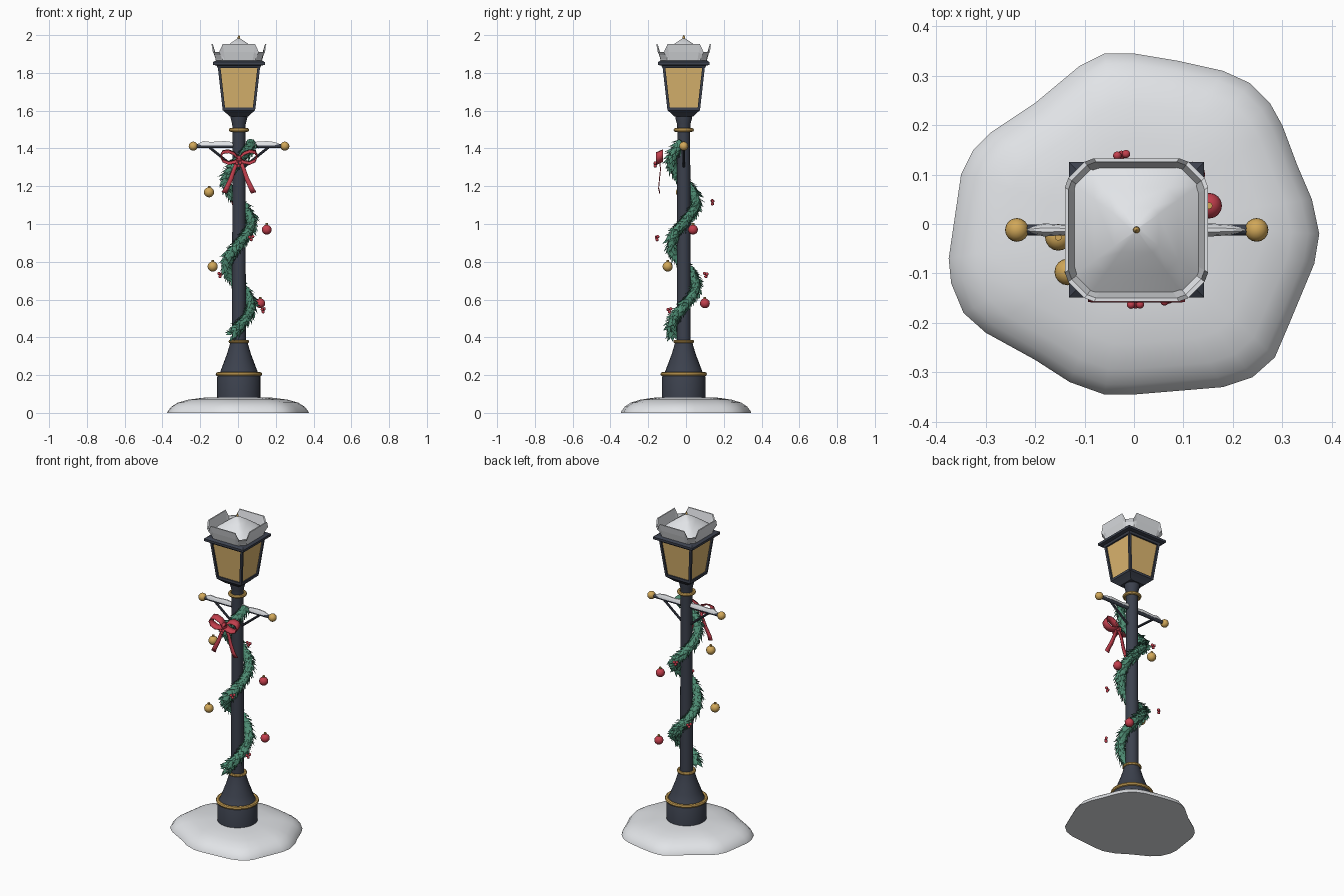
import bpy, bmesh, math, random
from mathutils import Vector, Matrix

if "Cube" in bpy.data.objects:
    bpy.data.objects.remove(bpy.data.objects["Cube"])
random.seed(4)
CX, CY = 0.005, -0.012      # lamp axis


def mat(name, rgb):
    m = bpy.data.materials.new(name)
    m.diffuse_color = (*rgb, 1)
    m.use_nodes = True
    m.node_tree.nodes["Principled BSDF"].inputs["Base Color"].default_value = m.diffuse_color
    return m


SNOW = mat("snow_white", (0.85, 0.87, 0.9))
IRON = mat("dark_iron", (0.045, 0.053, 0.075))
GOLD = mat("gold", (0.64, 0.39, 0.1))
GLASS = mat("amber_glass", (0.72, 0.47, 0.16))
RED = mat("red", (0.55, 0.05, 0.075))
GREEN = mat("leaf_green", (0.075, 0.26, 0.17))


def finish(name, bm, m, smooth=True):
    bmesh.ops.recalc_face_normals(bm, faces=bm.faces)
    me = bpy.data.meshes.new(name)
    bm.to_mesh(me)
    bm.free()
    me.materials.append(m)
    ob = bpy.data.objects.new(name, me)
    bpy.context.collection.objects.link(ob)
    if smooth:
        bpy.ops.object.select_all(action='DESELECT')
        ob.select_set(True)
        bpy.context.view_layer.objects.active = ob
        bpy.ops.object.shade_smooth_by_angle(angle=math.radians(38))
    return ob


def loft(name, rings, m, smooth=True, caps=True, closed=False):
    """Skin a stack of closed rings of points."""
    bm = bmesh.new()
    rows = [[bm.verts.new(p) for p in r] for r in rings]
    n = len(rows[0])
    pairs = list(zip(rows, rows[1:])) + ([(rows[-1], rows[0])] if closed else [])
    for a, b in pairs:
        for i in range(n):
            j = (i + 1) % n
            bm.faces.new((a[i], a[j], b[j], b[i]))
    if caps and not closed:
        bm.faces.new(rows[0])
        bm.faces.new(rows[-1])
    return finish(name, bm, m, smooth)


def circle(r, z, n=24):
    return [(CX + r * math.cos(2 * math.pi * i / n), CY + r * math.sin(2 * math.pi * i / n), z) for i in range(n)]


def lathe(name, profile, m, n=24):
    return loft(name, [circle(r, z, n) for r, z in profile], m)


def square(h, z):
    return [(CX + sx * h, CY + sy * h, z) for sx, sy in ((-1, -1), (1, -1), (1, 1), (-1, 1))]


def ring(name, R, r, z):
    prof = [(R + r * math.cos(k * math.pi / 4), z + r * math.sin(k * math.pi / 4)) for k in range(8)]
    return loft(name, [circle(a, b, 28) for a, b in prof], GOLD, closed=True)


def rod(name, a, b, r, m, n=10):
    a, b = Vector(a), Vector(b)
    q = (b - a).to_track_quat('Z', 'Y').to_matrix()
    off = [q @ Vector((r * math.cos(2 * math.pi * i / n), r * math.sin(2 * math.pi * i / n), 0)) for i in range(n)]
    return loft(name, [[p + o for o in off] for p in (a, b)], m)


def balls(name, spots, r, m, u=16, v=10):
    bm = bmesh.new()
    for p in spots:
        bmesh.ops.create_uvsphere(bm, u_segments=u, v_segments=v, radius=r, matrix=Matrix.Translation(p))
    return finish(name, bm, m)


# Snow mound: irregular outline, domed in steps
outline = [(0, .345), (-.06, .345), (-.11, .32), (-.2, .245), (-.29, .185), (-.325, .15), (-.35, .1),
           (-.375, -.07), (-.37, -.12), (-.345, -.18), (-.3, -.22), (-.2, -.275), (-.13, -.32), (-.06, -.345),
           (0, -.345), (.18, -.33), (.24, -.31), (.285, -.27), (.315, -.2), (.365, -.08), (.375, -.02),
           (.36, .05), (.33, .12), (.3, .2), (.275, .245), (.235, .285), (.18, .31), (.09, .33)]
loft("snow_mound", [[(x * k, y * k, z) for x, y in outline] for k, z in
     ((1, 0), (.99, .01), (.94, .033), (.85, .054), (.7, .07), (.5, .08), (.2, .084))], SNOW)

# Post: pedestal, flared foot, shaft and neck
lathe("pedestal", [(.115, .05), (.115, .19), (.108, .205), (.1, .215), (.083, .26), (.064, .31), (.049, .36),
                   (.046, .375), (.035, .385)], IRON)
lathe("shaft", [(.037, .37), (.034, 1.5), (.036, 1.53), (.044, 1.56), (.044, 1.59)], IRON)
ring("foot_ring", .112, .011, .205)
ring("lower_ring", .046, .009, .378)
ring("upper_ring", .044, .010, 1.498)

# Lantern: tray, glass, corner bars, rails and roof slab
loft("lantern_tray", [square(h, z) for h, z in ((.05, 1.57), (.068, 1.587), (.086, 1.602), (.086, 1.617))], IRON, False)
loft("lantern_glass", [square(.078, 1.615), square(.104, 1.84)], GLASS, False)
for k, (sx, sy) in enumerate(((-1, -1), (1, -1), (1, 1), (-1, 1))):
    rows = []
    for h, z in ((.08, 1.61), (.106, 1.84)):
        rows.append([(CX + sx * h + dx, CY + sy * h + dy, z) for dx, dy in
                     ((-.007, -.007), (.007, -.007), (.007, .007), (-.007, .007))])
    loft(f"lantern_corner_{k}", rows, IRON, False)
loft("lantern_roof", [square(h, z) for h, z in ((.112, 1.826), (.118, 1.838), (.137, 1.843), (.137, 1.857),
                                                (.122, 1.866))], IRON, False)


# Snow on the roof: flared collar with notched corners around a soft pyramid
def collar(k, low, high):
    side = [(-.105, .138, low), (-.086, .145, high), (.086, .145, high), (.105, .138, low)]
    pts = []
    for q in range(4):
        c, s = math.cos(q * math.pi / 2), math.sin(q * math.pi / 2)
        for x, y, z in reversed(side):
            pts.append((CX + k * (x * c - y * s), CY + k * (x * s + y * c), z))
    return pts


loft("roof_snow_collar", [collar(.83, 1.86, 1.86), collar(.93, 1.895, 1.91), collar(1, 1.91, 1.952),
                          collar(.95, 1.91, 1.952), collar(.85, 1.88, 1.88)], SNOW, False, closed=True)


def soft_square(h, z):
    c = .72 * h
    return [(CX + x, CY + y, z) for x, y in ((-c, -h), (c, -h), (h, -c), (h, c), (c, h), (-c, h), (-h, c), (-h, -c))]


loft("roof_snow", [soft_square(h, z) for h, z in ((.12, 1.862), (.126, 1.89), (.085, 1.927), (.045, 1.957),
                                                  (.006, 1.983))], SNOW)
lathe("finial", [(.003, 1.975), (.007, 1.985), (.006, 1.991), (.001, 2.0)], GOLD, 10)

# Crossbar with snow, end balls and braces
BZ = 1.412
rod("crossbar", (-.235, CY, BZ), (.247, CY, BZ), .011, IRON)
rows = []
for i in range(13):
    x = -.22 + .45 * i / 12
    w = (.003 if i in (0, 12) else .012 + .0015 * math.sin(i * 2.1))
    rows.append([(x, CY + w * math.cos(a * math.pi / 5), BZ + .003 + 1.9 * w * math.sin(a * math.pi / 5))
                 for a in range(6)])
loft("crossbar_snow", rows, SNOW)
balls("crossbar_ends", [(-.237, CY, BZ), (.248, CY, BZ)], .024, GOLD)
for side, n in ((-1, "left"), (1, "right")):
    rod(f"brace_{n}", (CX + side * .155, CY, 1.405), (CX + side * .025, CY, 1.3), .007, IRON, 8)

# Garland: helix core plus folded pointed leaves
Z0, Z1 = .425, 1.435


def helix(z, R=.064):
    a = -math.pi / 2 + 2 * math.pi * (z - .455) / .44
    return Vector((CX + R * math.cos(a), CY + R * math.sin(a), z))


N = 90
core, frames = [], []
for i in range(N + 1):
    z = Z0 + (Z1 - Z0) * i / N
    p = helix(z)
    t = (helix(z + .002) - helix(z - .002)).normalized()
    u = Vector((p.x - CX, p.y - CY, 0)).normalized()
    v = t.cross(u)
    frames.append((p, t, u, v))
    core.append([p + .024 * (u * math.cos(k * math.pi / 4) + v * math.sin(k * math.pi / 4)) for k in range(8)])
loft("garland_core", core, GREEN)
bm = bmesh.new()
for i, (p, t, u, v) in enumerate(frames):
    for k in range(7):
        a = 2 * math.pi * (k + .5 * (i % 2)) / 7 + random.uniform(-.25, .25)
        d = u * math.cos(a) + v * math.sin(a)
        s = t.cross(d)
        L, W = random.uniform(.035, .052), random.uniform(.009, .013)
        way = (t * -.85 + d * random.uniform(.25, .6) + s * random.uniform(-.35, .35)).normalized()
        b = p + d * .02
        mid = b + way * L * .45
        q = [bm.verts.new(c) for c in (b, mid + s * W - d * .003, b + way * L, mid - s * W - d * .003)]
        bm.faces.new((q[0], q[1], q[2]))
        bm.faces.new((q[0], q[2], q[3]))
finish("garland_leaves", bm, GREEN, False)

# Baubles with gold caps
red_spots = [(.152, .037, .97), (.118, .1, .58)]
gold_spots = [(-.153, -.027, 1.168), (-.134, -.097, .775)]
balls("red_baubles", red_spots, .026, RED)
balls("gold_baubles", gold_spots, .027, GOLD)
for k, (x, y, z) in enumerate(red_spots + gold_spots):
    rod(f"bauble_cap_{k}", (x, y, z + .023), (x, y, z + .034), .007, GOLD, 8)

# Berry clusters
berries = []
for x, y, z in ((-.025, .14, 1.12), (.003, -.163, 1.32), (.07, -.153, .93), (.133, -.088, .548), (-.095, .105, .735)):
    a = math.atan2(y, x) + math.pi / 2
    for o, dz in ((-.009, 0), (.009, .003), (0, -.013)):
        berries.append((x + o * math.cos(a), y + o * math.sin(a), z + dz))
balls("berries", berries, .0088, RED, 10, 7)


# Bow: ribbon strips thickened with solidify
def ribbon(name, left, right, thick=.005):
    bm = bmesh.new()
    A = [bm.verts.new(p) for p in left]
    B = [bm.verts.new(p) for p in right]
    for i in range(len(A) - 1):
        bm.faces.new((A[i], A[i + 1], B[i + 1], B[i]))
    ob = finish(name, bm, RED)
    mod = ob.modifiers.new("thickness", 'SOLIDIFY')
    mod.thickness, mod.offset = thick, 0


loop = [(0, 1.345), (.025, 1.372), (.055, 1.384), (.085, 1.38), (.096, 1.36), (.085, 1.335), (.055, 1.322),
        (.025, 1.328), (0, 1.34)]
tail = [(.005, 1.34), (.025, 1.29), (.042, 1.24), (.065, 1.19), (.078, 1.165)]
for side, n in ((-1, "left"), (1, "right")):
    ribbon(f"bow_loop_{n}", [(CX + side * x, -.158, z - .007) for x, z in loop],
           [(CX + side * x, -.122, z + .009) for x, z in loop])
    ribbon(f"bow_tail_{n}", [(CX + side * (x - .008 - .006 * i / 4), -.14 + .005 * math.sin(i * 1.6), z - .004)
                             for i, (x, z) in enumerate(tail)],
           [(CX + side * (x + .008 + .006 * i / 4), -.14 + .005 * math.sin(i * 1.6), z + .004)
            for i, (x, z) in enumerate(tail)], .004)
balls("bow_knot", [(CX, -.143, 1.345)], .017, RED, 12, 8)
